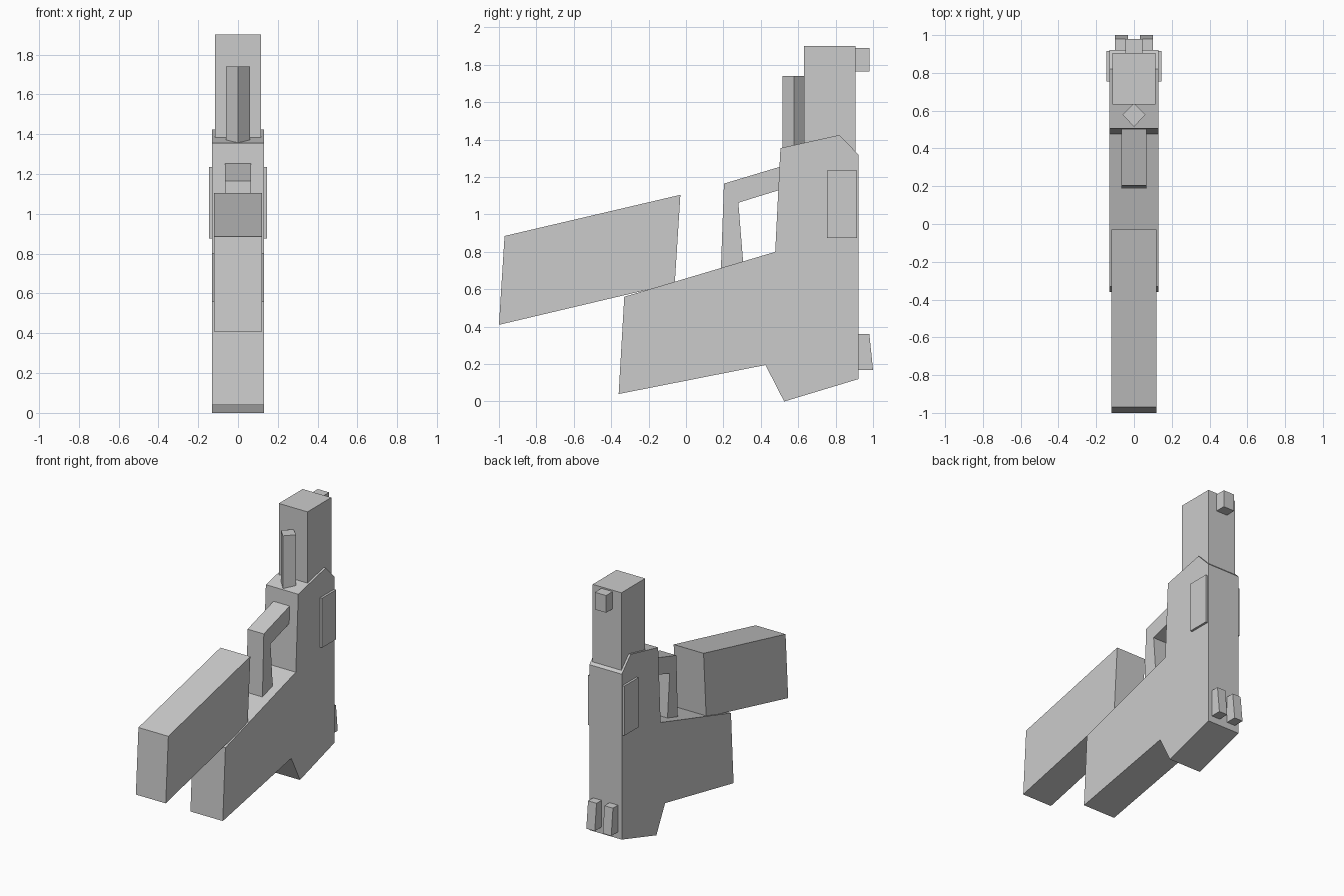
import bpy
import bmesh

cube = bpy.data.objects.get("Cube")
if cube:
    bpy.data.objects.remove(cube, do_unlink=True)

grey = bpy.data.materials.new("light_grey")
grey.use_nodes = True
grey.diffuse_color = (0.6, 0.6, 0.6, 1)
grey.node_tree.nodes["Principled BSDF"].inputs["Base Color"].default_value = (0.6, 0.6, 0.6, 1)


def prism(name, base, offset):
    """Extrude a closed outline of 3D points along an offset."""
    bm = bmesh.new()
    face = bm.faces.new([bm.verts.new(p) for p in base])
    moved = bmesh.ops.extrude_face_region(bm, geom=[face], use_keep_orig=True)
    verts = [g for g in moved["geom"] if isinstance(g, bmesh.types.BMVert)]
    bmesh.ops.translate(bm, verts=verts, vec=offset)
    bmesh.ops.recalc_face_normals(bm, faces=bm.faces)
    mesh = bpy.data.meshes.new(name)
    bm.to_mesh(mesh)
    bm.free()
    mesh.materials.append(grey)
    obj = bpy.data.objects.new(name, mesh)
    bpy.context.collection.objects.link(obj)
    return obj


def side_profile(name, outline, x0, x1):
    """Extrude a (y, z) side outline from x0 to x1."""
    return prism(name, [(x0, y, z) for y, z in outline], (x1 - x0, 0, 0))


def box(y0, y1, z0, z1):
    return [(y0, z0), (y1, z0), (y1, z1), (y0, z1)]


# Main body with the handle
side_profile("body", [(-0.36, 0.04), (0.425, 0.195), (0.525, 0), (0.922, 0.12),
                      (0.922, 1.32), (0.82, 1.425), (0.505, 1.355),
                      (0.477, 0.8), (-0.33, 0.56)], -0.13, 0.13)

# Upright block rising from the body
side_profile("barrel_block", box(0.632, 0.905, 1.1, 1.9), -0.115, 0.115)

# Slanted block beside the handle
side_profile("magazine", [(-1, 0.41), (-0.06, 0.632), (-0.03, 1.105), (-0.97, 0.885)],
             -0.12, 0.12)

# Bent guard joining the handle and body
side_profile("trigger_guard", [(0.185, 0.66), (0.203, 1.165), (0.53, 1.263),
                               (0.53, 1.14), (0.28, 1.063), (0.31, 0.69)],
             -0.065, 0.065)

# Diamond-section rod in front of the barrel block
prism("guide_rod", [(0, 0.515, 1.33), (0.06, 0.578, 1.33),
                    (0, 0.638, 1.33), (-0.06, 0.578, 1.33)], (0, 0, 0.41))

# Sights on the back
side_profile("front_sight", box(0.88, 0.98, 1.765, 1.89), -0.045, 0.045)
for side, name in ((1, "left"), (-1, "right")):
    side_profile(name + "_rear_sight", [(0.9, 0.168), (1, 0.168), (0.98, 0.362), (0.9, 0.362)],
                 side * 0.032, side * 0.1)
    # Raised side plates
    side_profile(name + "_side_plate", box(0.755, 0.915, 0.875, 1.235),
                 side * 0.12, side * 0.146)
